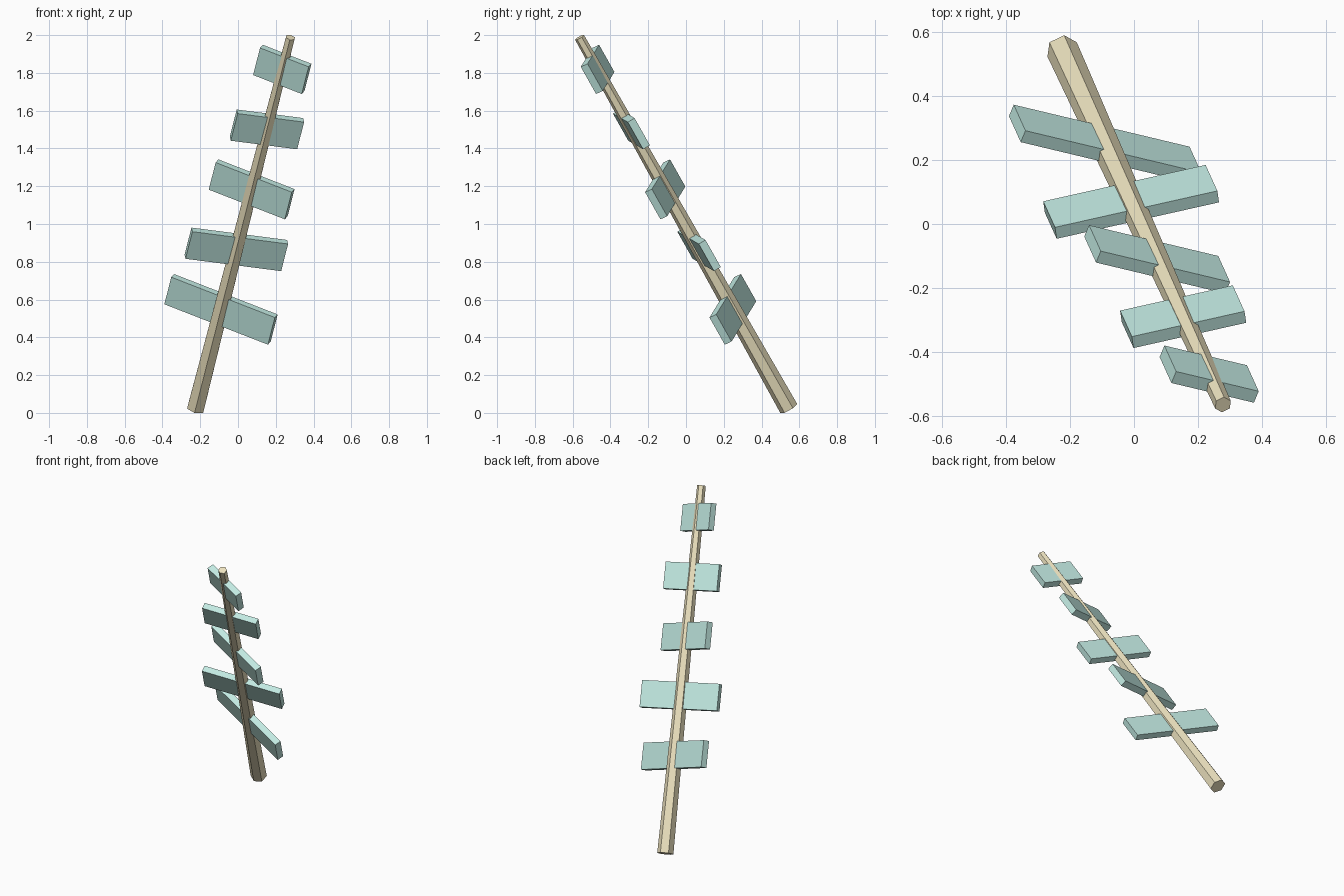
import bpy
from math import pi
from mathutils import Euler, Vector, Matrix

if "Cube" in bpy.data.objects:
    bpy.data.objects.remove(bpy.data.objects["Cube"])

LEAN = Euler((0.5, 0.25, 0.0)).to_matrix().to_4x4()
BASE = Matrix.Translation((-0.224, 0.544, 0.0235)) @ LEAN   # foot of the pole
LENGTH = 2.31


def material(name, rgb):
    m = bpy.data.materials.new(name)
    m.diffuse_color = (*rgb, 1.0)
    m.use_nodes = True
    m.node_tree.nodes["Principled BSDF"].inputs["Base Color"].default_value = m.diffuse_color
    return m


wood = material("pale_wood", (0.84, 0.76, 0.52))
teal = material("teal_paint", (0.54, 0.82, 0.76))


def finish(name, matrix, mat):
    ob = bpy.context.object
    ob.name = name
    ob.matrix_world = matrix
    ob.data.materials.append(mat)
    return ob


# Tapered six-sided pole
bpy.ops.mesh.primitive_cone_add(vertices=6, radius1=0.051, radius2=0.027, depth=LENGTH)
finish("pole", BASE @ Matrix.Translation((0, 0, LENGTH / 2)), wood)

# Planks threaded on the pole, shortening upward and twisted alternately
for i in range(5):
    size = Vector((0.603 - 0.08 * i, 0.042, 0.169))
    twist = 0.25 if i % 2 else -0.25
    bpy.ops.mesh.primitive_cube_add(size=1)
    finish(f"plank_{i + 1}",
           BASE @ Matrix.Translation((0, 0, 0.617 + 0.3735 * i))
           @ Matrix.Rotation(twist, 4, 'Z') @ Matrix.Diagonal((*size, 1)), teal)
